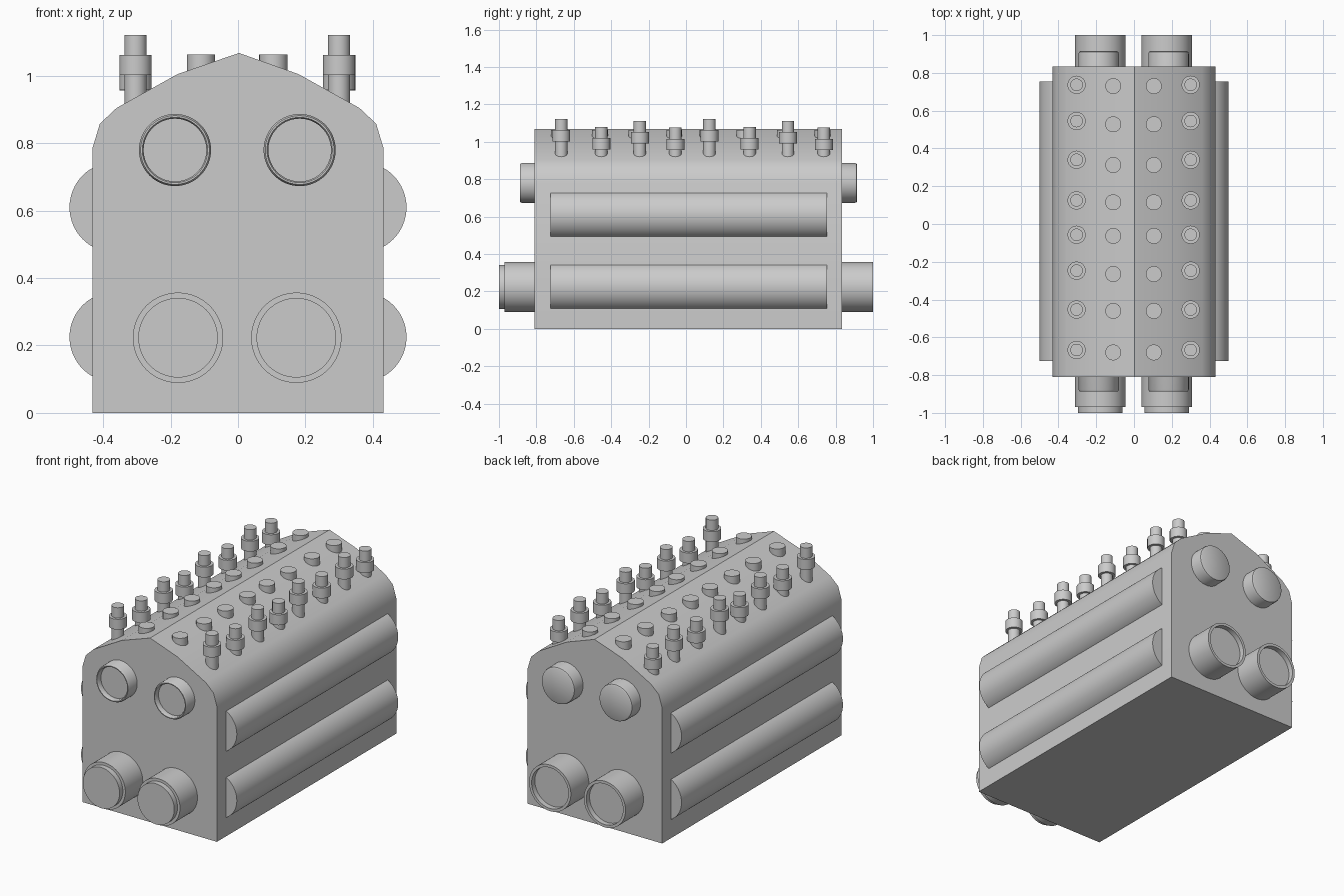
import bpy, bmesh, math
from mathutils import Matrix

if "Cube" in bpy.data.objects:
    bpy.data.objects.remove(bpy.data.objects["Cube"])


def finish(name, bm, angle=35):
    bmesh.ops.recalc_face_normals(bm, faces=bm.faces)
    me = bpy.data.meshes.new(name)
    bm.to_mesh(me)
    bm.free()
    ob = bpy.data.objects.new(name, me)
    bpy.context.collection.objects.link(ob)
    bpy.ops.object.select_all(action='DESELECT')
    ob.select_set(True)
    bpy.context.view_layer.objects.active = ob
    bpy.ops.object.shade_smooth_by_angle(angle=math.radians(angle))
    return ob


def lathe(name, profile, loc, along_y=False, n=48):
    """Closed solid of revolution from (radius, height) pairs."""
    bm = bmesh.new()
    rings = [[bm.verts.new((r * math.cos(2 * math.pi * i / n),
                            r * math.sin(2 * math.pi * i / n), h))
              for i in range(n)] for r, h in profile]
    for a, b in zip(rings, rings[1:]):
        for i in range(n):
            j = (i + 1) % n
            bm.faces.new((a[i], a[j], b[j], b[i]))
    bm.faces.new(rings[0][::-1])
    bm.faces.new(rings[-1])
    if along_y:
        bm.transform(Matrix.Rotation(-math.pi / 2, 4, 'X'))
    bm.transform(Matrix.Translation(loc))
    return finish(name, bm)


# main block: gabled profile extruded along y
half = [(0.432, 0), (0.432, 0.785), (0.41, 0.858), (0.36, 0.905), (0.18, 1.005)]
outline = half + [(0.003, 1.068)] + [(-x, z) for x, z in reversed(half)]
bm = bmesh.new()
face = bm.faces.new([bm.verts.new((x, -0.81, z)) for x, z in outline])
ext = bmesh.ops.extrude_face_region(bm, geom=[face])
bmesh.ops.translate(bm, vec=(0, 1.645, 0),
                    verts=[v for v in ext['geom'] if isinstance(v, bmesh.types.BMVert)])
finish("engine_block", bm)

# long half-sunk tubes on both sides
for side in (-1, 1):
    for z in (0.225, 0.61):
        lathe("side_tube", [(0.134, -0.725), (0.134, 0.755)], (side * 0.366, 0, z), True, 64)

# lower pipes: stepped plug at the front, recessed socket at the back
lower = [(0.118, -1.0), (0.118, -0.97), (0.134, -0.97), (0.134, 1.0),
         (0.118, 1.0), (0.118, 0.97)]
# upper pipes: recessed socket at the front, rounded cap at the back
upper = [(0.093, -0.857), (0.093, -0.88), (0.097, -0.887), (0.102, -0.887), (0.107, -0.877),
         (0.107, 0.9), (0.104, 0.911), (0.097, 0.915)]
for x in (-0.178, 0.173):
    lathe("lower_pipe", lower, (x, 0, 0.223), True, 64)
for x in (-0.187, 0.183):
    lathe("upper_pipe", upper, (x, 0, 0.78), True, 64)

# collared studs in alternating heights, and low caps near the ridge
stud_y = (-0.667, -0.453, -0.247, -0.057, 0.125, 0.34, 0.545, 0.737)
stud_top = (1.122, 1.08, 1.112, 1.076) * 2
cap_y = (-0.68, -0.46, -0.265, -0.063, 0.115, 0.312, 0.528, 0.73)
for x in (-0.304, 0.3):
    for y, top in zip(stud_y, stud_top):
        lathe("stud", [(0.033, 0.86), (0.033, top - 0.12), (0.048, top - 0.12),
                       (0.048, top - 0.06), (0.033, top - 0.06), (0.033, top)], (x, y, 0), n=32)
for x in (-0.11, 0.105):
    for y in cap_y:
        lathe("cap", [(0.042, 0.95), (0.042, 1.063)], (x, y, 0), n=32)
